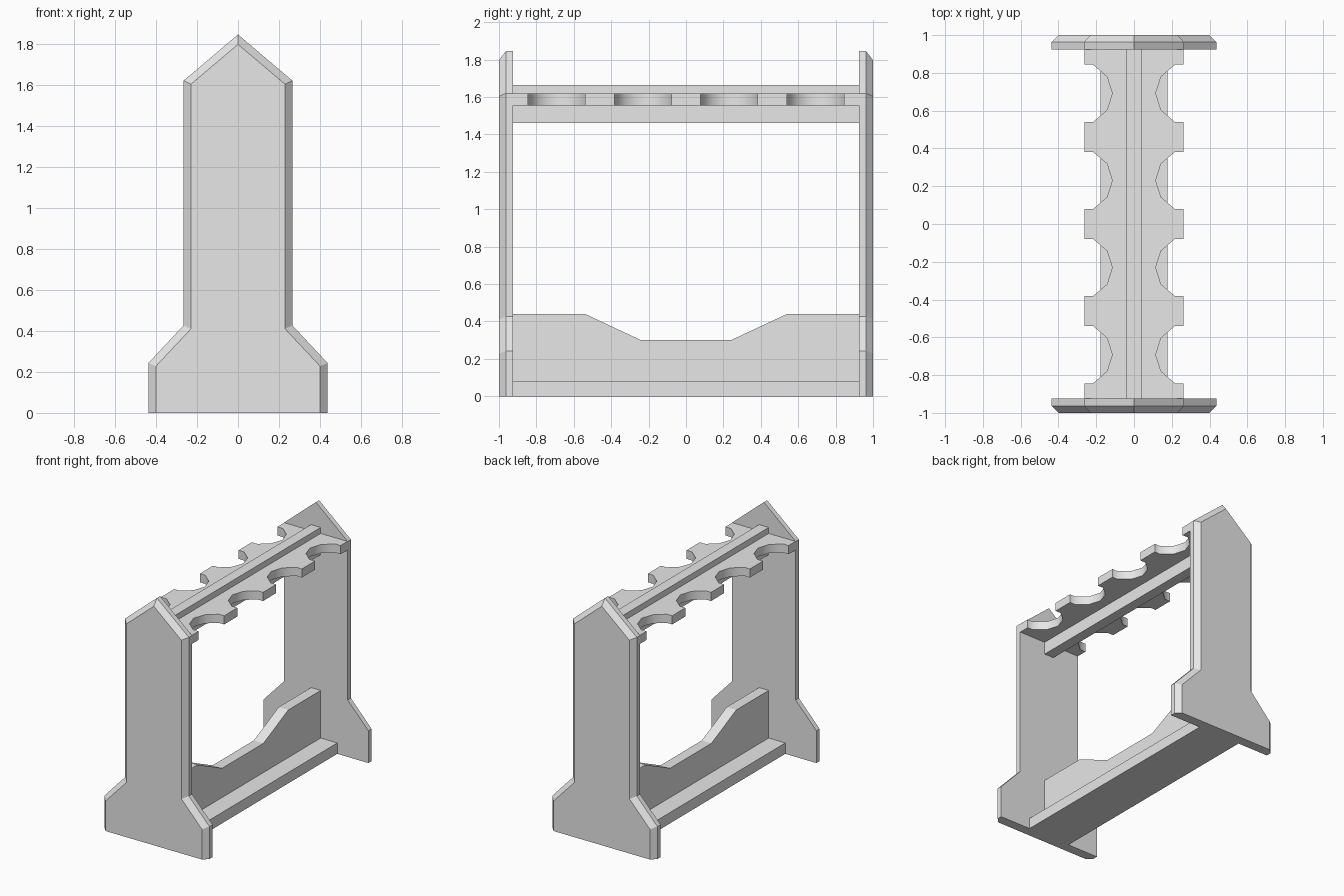
import bpy
import bmesh
from math import radians

cube = bpy.data.objects.get("Cube")
if cube:
    bpy.data.objects.remove(cube, do_unlink=True)

GREY = (0.8, 0.8, 0.8, 1)
grey = bpy.data.materials.new("light grey")
grey.use_nodes = True
grey.diffuse_color = GREY
grey.node_tree.nodes["Principled BSDF"].inputs["Base Color"].default_value = GREY

INNER = 0.925  # y of the inner face of each end panel


def loft(name, rings):
    """Skin a stack of matching outlines and cap both ends."""
    bm = bmesh.new()
    loops = [[bm.verts.new(p) for p in ring] for ring in rings]
    n = len(loops[0])
    for a, b in zip(loops, loops[1:]):
        for i in range(n):
            j = (i + 1) % n
            bm.faces.new((a[i], a[j], b[j], b[i]))
    bm.faces.new(loops[0])
    bm.faces.new(loops[-1])
    bmesh.ops.recalc_face_normals(bm, faces=bm.faces)
    mesh = bpy.data.meshes.new(name)
    bm.to_mesh(mesh)
    bm.free()
    mesh.materials.append(grey)
    obj = bpy.data.objects.new(name, mesh)
    bpy.context.collection.objects.link(obj)
    return obj


def board(name, half_width, profile):
    """Lengthwise board: a y-z profile given thickness in x."""
    return loft(name, [[(x, y, z) for y, z in profile]
                       for x in (-half_width, half_width)])


def rectangle(z0, z1):
    return [(-INNER, z0), (INNER, z0), (INNER, z1), (-INNER, z1)]


def symmetric(half):
    """Mirror a half outline (first coordinate >= 0) into a closed one."""
    return half + [(-a, b) for a, b in reversed(half) if a > 0]


# End panels, with a chamfer around the outer face
outline = symmetric([(0.437, 0), (0.437, 0.243), (0.265, 0.427),
                     (0.265, 1.62), (0, 1.845)])
inset = symmetric([(0.4, 0), (0.4, 0.228), (0.229, 0.41),
                   (0.229, 1.603), (0, 1.797)])
for name, side in (("front_panel", -1), ("back_panel", 1)):
    loft(name, [[(x, side * y, z) for x, z in ring]
                for ring, y in ((outline, INNER), (outline, 0.963), (inset, 1.0))])

# Base plank and the upright board with a lowered middle
board("base_plank", 0.178, rectangle(0, 0.082))
board("lower_board", 0.04, symmetric(
    [(INNER, 0.04), (INNER, 0.44), (0.54, 0.44), (0.245, 0.302)]))

# Upper rail running through the shelf
board("upper_rail", 0.04, rectangle(1.46, 1.665))

# Scalloped shelf
notch = [(-0.152, 0.263), (-0.152, 0.217), (-0.088, 0.143), (0, 0.115),
         (0.088, 0.143), (0.152, 0.217), (0.152, 0.263)]
edge = [(0.263, -INNER)]
for k in range(4):
    centre = (k - 1.5) * 0.461
    edge += [(x, centre + dy) for dy, x in notch]
edge.append((0.263, INNER))
shelf_outline = symmetric(edge)
shelf = loft("scalloped_shelf", [[(x, y, z) for x, y in shelf_outline]
                                 for z in (1.555, 1.62)])
bpy.ops.object.select_all(action="DESELECT")
shelf.select_set(True)
bpy.context.view_layer.objects.active = shelf
bpy.ops.object.shade_smooth_by_angle(angle=radians(50))
